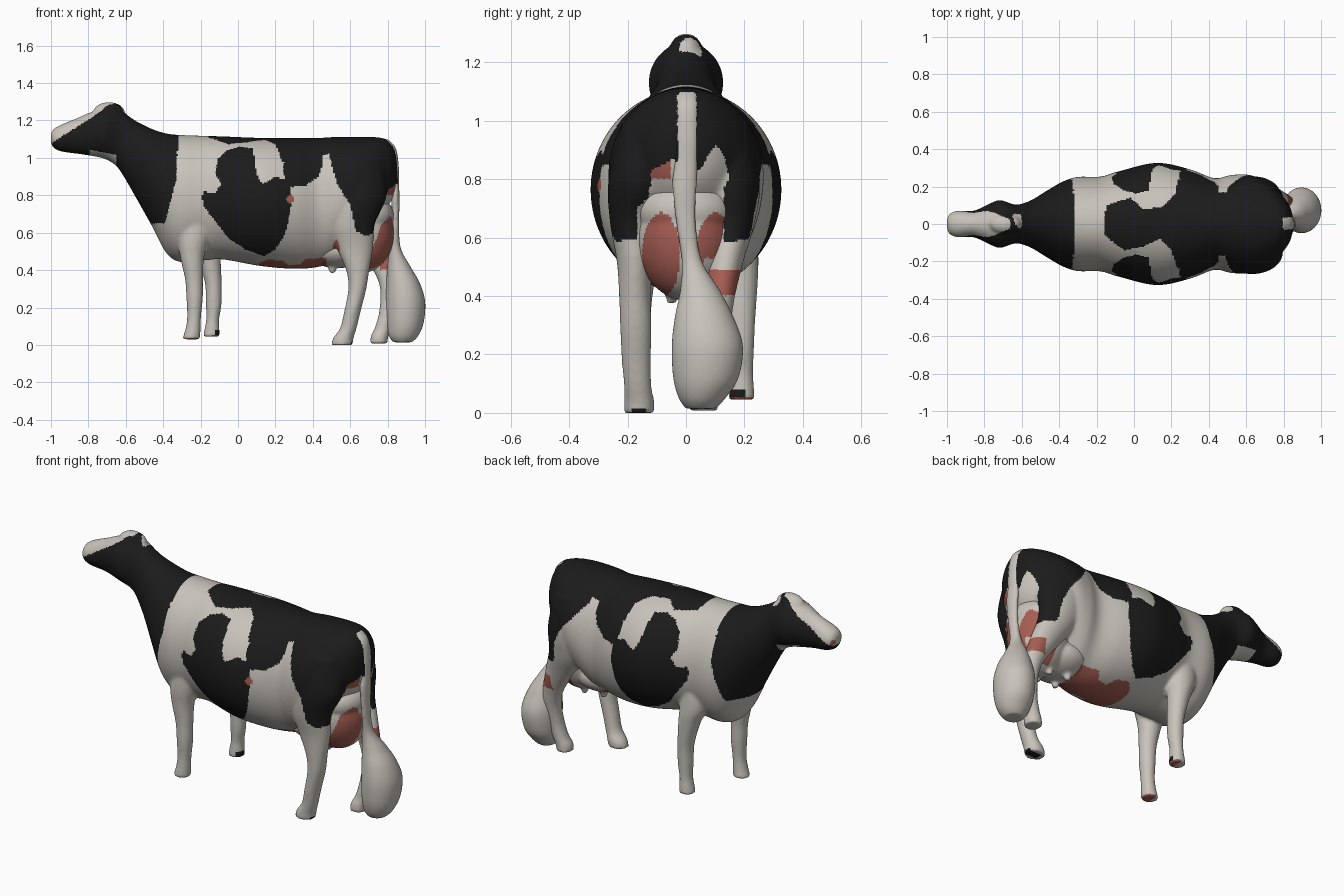
import bpy, bmesh, math

def material(name, rgb):
    m = bpy.data.materials.new(name)
    m.diffuse_color = (*rgb, 1)
    return m

MATS = [material("cream_white", (0.58, 0.55, 0.50)),
        material("coat_black", (0.011, 0.011, 0.011)),
        material("skin_pink", (0.38, 0.11, 0.085))]
WHITE, BLACK, PINK = 0, 1, 2

def spline(rows, steps=6):
    """Smooth (Catmull-Rom) interpolation between rows of numbers."""
    out = []
    for i in range(len(rows) - 1):
        a, b, c, d = rows[max(i - 1, 0)], rows[i], rows[i + 1], rows[min(i + 2, len(rows) - 1)]
        for s in range(steps):
            t = s / steps
            out.append([0.5 * (2 * q + (r - p) * t + (2 * p - 5 * q + 4 * r - w) * t * t
                               + (3 * q - p - 3 * r + w) * t ** 3) for p, q, r, w in zip(a, b, c, d)])
    return out + [list(rows[-1])]

def loft(bm, rows, along_x=False, sides=40):
    """Skin ellipse rings (x, y, z, radius_a, radius_b), across x or across z."""
    rings = []
    for x, y, z, ra, rb in spline(rows):
        ring = []
        for k in range(sides):
            t = 2 * math.pi * k / sides
            a, b = ra * math.cos(t), rb * math.sin(t)
            ring.append(bm.verts.new((x, y + a, z + b) if along_x else (x + a, y + b, z)))
        rings.append(ring)
    for r0, r1 in zip(rings, rings[1:]):
        for k in range(sides):
            n = (k + 1) % sides
            bm.faces.new((r0[k], r0[n], r1[n], r1[k]))
    bm.faces.new(rings[0])
    bm.faces.new(rings[-1])

def ball(bm, centre, radii):
    made = bmesh.ops.create_uvsphere(bm, u_segments=40, v_segments=28, radius=1)["verts"]
    bmesh.ops.scale(bm, vec=radii, verts=made)
    bmesh.ops.translate(bm, vec=centre, verts=made)

def finish(bm, name, paint, voxel=0.0095, smooth=6):
    """Fuse the pieces into one skin, then colour faces by position."""
    bmesh.ops.recalc_face_normals(bm, faces=bm.faces)
    mesh = bpy.data.meshes.new(name)
    bm.to_mesh(mesh)
    bm.free()
    ob = bpy.data.objects.new(name, mesh)
    bpy.context.collection.objects.link(ob)
    rm = ob.modifiers.new("fuse", 'REMESH')
    rm.mode, rm.voxel_size = 'VOXEL', voxel
    sm = ob.modifiers.new("soften", 'SMOOTH')
    sm.factor, sm.iterations = 0.5, smooth
    dg = bpy.context.evaluated_depsgraph_get()
    done = bpy.data.meshes.new_from_object(ob.evaluated_get(dg))
    ob.modifiers.clear()
    ob.data = done
    done.materials.clear()
    for m in MATS:
        done.materials.append(m)
    for p in done.polygons:
        p.use_smooth = True
        p.material_index = paint(*p.center)

def inside(poly, x, y):
    hit = False
    for (x0, y0), (x1, y1) in zip(poly, poly[1:] + poly[:1]):
        if (y0 > y) != (y1 > y) and x < x0 + (y - y0) * (x1 - x0) / (y1 - y0):
            hit = not hit
    return hit

# coat patches: side outlines (x, z), back outline (x, y), rear outline (y, z)
NECK = [(-0.32, 1.4), (-0.32, 1.1), (-0.33, 0.89), (-0.39, 0.65), (-0.62, 0.64), (-1.1, 0.9), (-1.1, 1.4)]
FLANK = [(-0.11, 0.99), (-0.06, 1.04), (0.01, 1.06), (0.08, 1.05), (0.1, 0.91), (0.13, 0.86), (0.2, 0.9),
         (0.28, 0.87), (0.285, 0.75), (0.27, 0.66), (0.25, 0.59), (0.2, 0.51), (0.14, 0.475), (0.04, 0.51),
         (-0.05, 0.57), (-0.12, 0.66), (-0.19, 0.75), (-0.19, 0.82), (-0.12, 0.81), (-0.09, 0.86), (-0.12, 0.91)]
LOIN = [(0.27, 1.08), (0.24, 0.95), (0.25, 0.88), (0.29, 0.845), (0.36, 0.85), (0.43, 0.9), (0.455, 0.97), (0.44, 1.08)]
HIP_NEAR = [(0.48, 1.2), (0.485, 1.02), (0.53, 0.86), (0.6, 0.75), (0.63, 0.61), (0.68, 0.585),
            (0.76, 0.6), (0.9, 0.75), (0.9, 1.2)]
HIP_FAR = [(0.48, 1.2), (0.5, 1.0), (0.58, 0.9), (0.65, 0.82), (0.7, 0.72), (0.715, 0.6),
           (0.84, 0.58), (0.9, 0.8), (0.9, 1.2)]
BACK = [(-0.16, -0.06), (-0.15, 0.1), (-0.02, 0.14), (0.05, 0.08), (0.15, 0.09), (0.22, 0.16),
        (0.24, 0.26), (0.42, 0.26), (0.425, 0.17), (0.49, 0.17), (0.9, 0.2), (0.9, -0.2), (0.49, -0.17),
        (0.425, -0.17), (0.42, -0.26), (0.24, -0.26), (0.2, -0.14), (0.14, -0.08), (0.05, -0.12), (-0.05, -0.14)]
BELLY = [(0.11, 0.3), (0.11, 0.435), (0.16, 0.458), (0.24, 0.45), (0.27, 0.425), (0.33, 0.43), (0.36, 0.46),
         (0.45, 0.465), (0.47, 0.3)]
REAR = [(-0.04, 0.87), (-0.12, 0.83), (-0.125, 0.74), (-0.17, 0.7), (-0.165, 0.5), (0.13, 0.5), (0.13, 0.7),
        (0.13, 0.77), (0.15, 0.8), (0.13, 0.88), (0.1, 0.92), (0.07, 0.87), (0.05, 0.83)]

def face(x, y, z):                                    # nose, blaze, poll spot, jaw patch
    if math.dist((x, y, z), (-0.995, 0.04, 1.1)) < 0.018:
        return PINK
    wide = 0.08 if x < -0.8 else 0.08 - (x + 0.8) * 0.4
    blaze = x < -0.665 and z > 1.09 + (x + 0.98) * 0.633 and abs(y) < wide
    spot = math.dist((x, y, z), (-0.615, 0.02, 1.25)) < 0.042
    jaw = -0.79 < x < -0.65 and z < 1.03 + (-0.72 - x) * 0.2
    return WHITE if blaze or spot or jaw else BLACK

def sole(x, y, z):
    if x < 0 < y:
        if x > -0.125 and 0.055 < z < 0.085:
            return BLACK if y < 0.2 else WHITE
        return PINK if z < 0.053 and x > -0.14 else WHITE
    if x < 0:
        return PINK if z < 0.039 and x > -0.26 else WHITE
    return BLACK if y < 0 and z < 0.012 and abs(y + 0.16) < 0.025 and x > 0.53 else WHITE

def coat(x, y, z):
    if x < -0.6:
        return face(x, y, z)
    if z < 0.09:
        return sole(x, y, z)
    if x > 0.8 and -0.028 < y < 0.036:                # pale stripe under the tail root
        return WHITE
    if z > 0.98 and inside(BACK, x, y):
        return BLACK
    if x > 0.7 and inside(REAR, y, z):
        return PINK if z > 0.8 and -0.125 < y < -0.05 else WHITE
    if y > 0.04 and x > 0.76 and 0.4 < z < 0.49:      # bare hock
        return PINK
    if y < 0 and (math.hypot(x - 0.28, z - 0.78) < 0.022 or math.hypot((x - 0.525) * 2.5, z - 0.51) < 0.05):
        return PINK
    hip = HIP_NEAR if y < 0 else HIP_FAR
    if any(inside(p, x, z) for p in (NECK, FLANK, LOIN, hip)):
        return BLACK
    return PINK if inside(BELLY, x, z) and abs(y) < 0.18 else WHITE

# trunk, neck and head: (x, bottom z, top z, half width)
TRUNK = [(-1.0, 1.08, 1.13, 0.025), (-0.985, 1.052, 1.155, 0.055), (-0.94, 1.033, 1.18, 0.071),
         (-0.86, 1.022, 1.213, 0.07), (-0.79, 1.012, 1.243, 0.1), (-0.72, 0.997, 1.265, 0.128),
         (-0.66, 0.965, 1.268, 0.11), (-0.62, 0.915, 1.25, 0.104), (-0.55, 0.795, 1.2, 0.127),
         (-0.46, 0.635, 1.155, 0.182), (-0.38, 0.487, 1.13, 0.227), (-0.3, 0.442, 1.122, 0.252),
         (-0.18, 0.452, 1.118, 0.253), (-0.08, 0.457, 1.115, 0.282), (0.12, 0.422, 1.107, 0.327),
         (0.3, 0.407, 1.107, 0.292), (0.43, 0.417, 1.107, 0.245), (0.52, 0.45, 1.112, 0.262),
         (0.62, 0.55, 1.112, 0.262), (0.72, 0.66, 1.112, 0.218), (0.79, 0.73, 1.1, 0.155),
         (0.83, 0.79, 1.06, 0.1), (0.85, 0.87, 0.99, 0.04)]
body = bmesh.new()
loft(body, [(x, 0, (b + t) / 2, w, (t - b) / 2) for x, b, t, w in TRUNK], along_x=True, sides=64)
ball(body, (-0.69, 0, 1.243), (0.085, 0.055, 0.055))   # poll

# legs, each in its own walking pose; the far hind leg swings in behind the udder
loft(body, [(0.65, -0.12, 0.99, 0.13, 0.10), (0.64, -0.155, 0.8, 0.155, 0.11), (0.61, -0.18, 0.65, 0.123, 0.08),
            (0.625, -0.175, 0.52, 0.097, 0.062), (0.64, -0.175, 0.4, 0.062, 0.054), (0.638, -0.172, 0.3, 0.048, 0.054),
            (0.612, -0.17, 0.18, 0.044, 0.05), (0.59, -0.165, 0.09, 0.044, 0.047),
            (0.565, -0.16, 0.04, 0.054, 0.052), (0.555, -0.16, 0.0, 0.058, 0.052)])
loft(body, [(0.64, 0.12, 0.99, 0.12, 0.10), (0.635, 0.15, 0.8, 0.15, 0.105), (0.66, 0.155, 0.65, 0.12, 0.08),
            (0.725, 0.135, 0.52, 0.092, 0.062), (0.785, 0.115, 0.4, 0.064, 0.053), (0.81, 0.1, 0.3, 0.05, 0.052),
            (0.8, 0.08, 0.18, 0.045, 0.048), (0.775, 0.07, 0.09, 0.044, 0.046),
            (0.758, 0.062, 0.05, 0.047, 0.05), (0.752, 0.06, 0.008, 0.046, 0.05)])
loft(body, [(-0.2, -0.13, 0.78, 0.11, 0.09), (-0.235, -0.16, 0.58, 0.085, 0.072), (-0.245, -0.165, 0.47, 0.064, 0.06),
            (-0.235, -0.167, 0.35, 0.048, 0.048), (-0.232, -0.167, 0.25, 0.044, 0.046),
            (-0.235, -0.167, 0.15, 0.037, 0.04), (-0.24, -0.167, 0.09, 0.04, 0.042), (-0.25, -0.167, 0.03, 0.048, 0.046)])
loft(body, [(-0.19, 0.13, 0.78, 0.11, 0.09), (-0.18, 0.17, 0.58, 0.085, 0.075), (-0.155, 0.185, 0.47, 0.062, 0.062),
            (-0.132, 0.188, 0.33, 0.045, 0.05), (-0.13, 0.188, 0.22, 0.042, 0.045),
            (-0.135, 0.19, 0.14, 0.035, 0.04), (-0.138, 0.19, 0.1, 0.038, 0.042), (-0.142, 0.19, 0.045, 0.045, 0.046)])
finish(body, "body_with_legs", coat)

# udder bulging back between the thighs, with teats and pink patches
def udder_skin(x, y, z):
    if x < 0.66:
        return PINK if x < 0.47 and z < 0.465 else WHITE
    lean = 0.085 if y < 0 else 0.1
    blotch = ((abs(y) - lean) / 0.065) ** 2 + ((z - 0.54) / 0.145) ** 2 < 1
    return PINK if blotch and not (0.06 < y < 0.13 and 0.475 < z < 0.53) else WHITE

udder = bmesh.new()
ball(udder, (0.665, 0, 0.6), (0.17, 0.17, 0.215))
ball(udder, (0.7, 0, 0.69), (0.135, 0.165, 0.11))
ball(udder, (0.53, 0, 0.51), (0.16, 0.16, 0.1))
for x, low in ((0.505, 0.385), (0.63, 0.375)):
    for y in (-0.05, 0.05):
        loft(udder, [(x, y, 0.47, 0.04, 0.035), (x, y, 0.415, 0.024, 0.024), (x, y, low, 0.015, 0.015)], sides=16)
finish(udder, "udder", udder_skin, 0.009, 4)

# tail with its heavy tuft; the root is white only down the middle
def tail_hair(x, y, z):
    return WHITE if z < 0.86 or (-0.028 < y < 0.036 and x > 0.795) else BLACK

tail = bmesh.new()
loft(tail, [(0.765, 0.003, 1.1, 0.035, 0.04), (0.815, 0.003, 1.05, 0.03, 0.042), (0.833, 0.003, 0.95, 0.027, 0.042),
            (0.838, 0, 0.86, 0.023, 0.04), (0.842, -0.005, 0.78, 0.022, 0.042),
            (0.842, 0, 0.65, 0.02, 0.034), (0.84, 0.02, 0.52, 0.03, 0.035),
            (0.86, 0.048, 0.42, 0.062, 0.068), (0.883, 0.062, 0.33, 0.09, 0.1), (0.895, 0.073, 0.23, 0.106, 0.122),
            (0.893, 0.068, 0.12, 0.1, 0.112), (0.885, 0.055, 0.05, 0.08, 0.08), (0.88, 0.05, 0.014, 0.05, 0.05)])
finish(tail, "tail", tail_hair, 0.009, 3)
